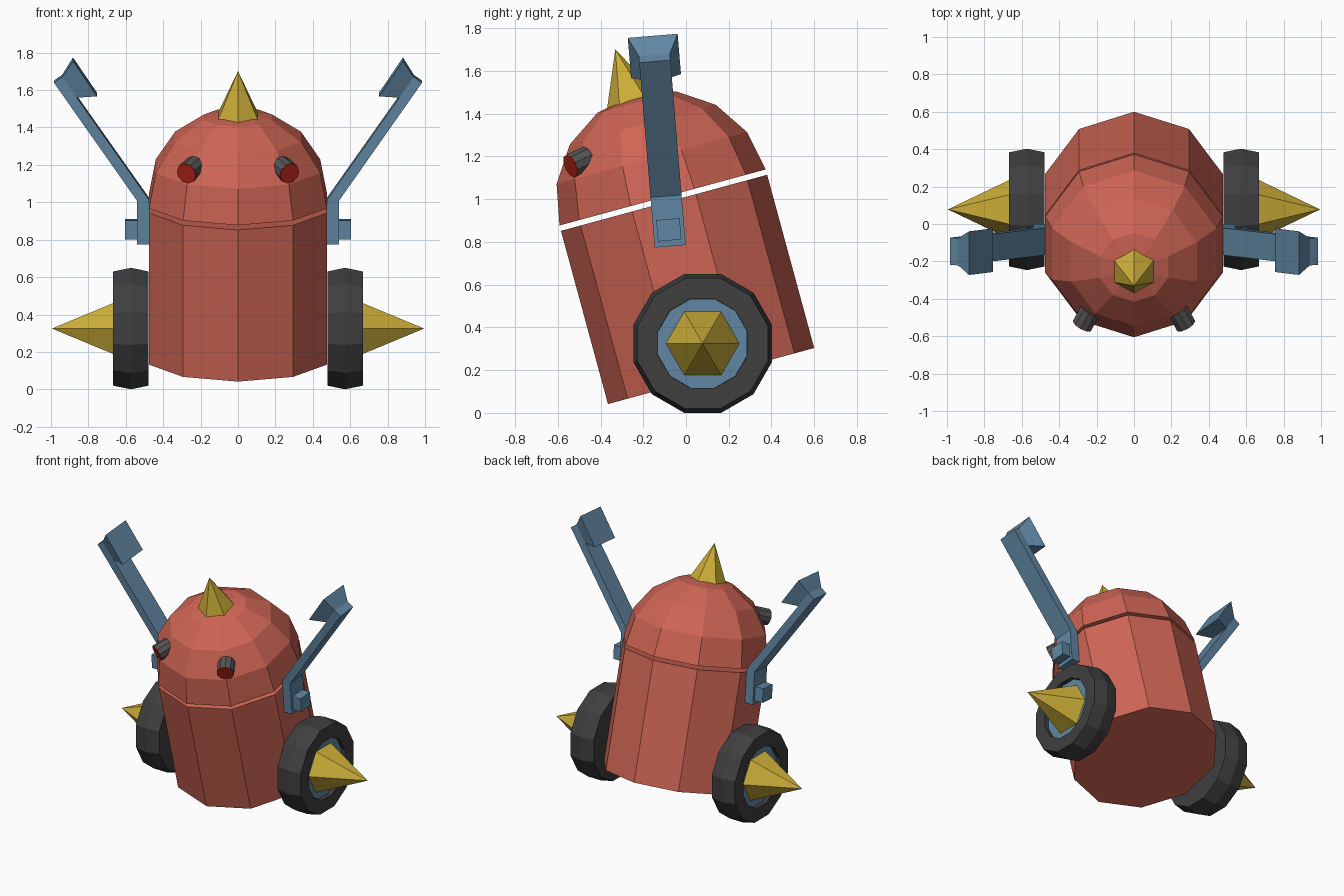
import bpy, bmesh
from math import radians, sin, cos, pi
from mathutils import Matrix, Vector

if "Cube" in bpy.data.objects:
    bpy.data.objects.remove(bpy.data.objects["Cube"])


def material(name, rgb):
    m = bpy.data.materials.new(name)
    m.diffuse_color = (*rgb, 1)
    m.use_nodes = True
    m.node_tree.nodes["Principled BSDF"].inputs["Base Color"].default_value = m.diffuse_color
    return m


RED = material("red_paint", (0.62, 0.13, 0.09))
BLUE = material("blue_steel", (0.12, 0.24, 0.36))
YELLOW = material("yellow_metal", (0.60, 0.42, 0.04))
BLACK = material("rubber", (0.05, 0.05, 0.05))
DARK = material("dark_metal", (0.09, 0.09, 0.09))
LENS = material("red_lens", (0.50, 0.02, 0.01))


def finish(name, bm, mat, mirror=False):
    bmesh.ops.recalc_face_normals(bm, faces=bm.faces)
    me = bpy.data.meshes.new(name)
    bm.to_mesh(me)
    bm.free()
    me.materials.append(mat)
    ob = bpy.data.objects.new(name, me)
    bpy.context.collection.objects.link(ob)
    if mirror:
        ob.modifiers.new("mirror", 'MIRROR').use_mirror_merge = False
    return ob


def lathe(name, profile, sides, matrix, mat, phase=90, mirror=False):
    """Spin (radius, height) points around local z; closed at both ends."""
    bm = bmesh.new()
    rings = []
    for r, h in profile:
        if r == 0:
            rings.append([bm.verts.new(matrix @ Vector((0, 0, h)))])
        else:
            angles = [radians(phase) + 2 * pi * i / sides for i in range(sides)]
            rings.append([bm.verts.new(matrix @ Vector((r * cos(a), r * sin(a), h)))
                          for a in angles])
    for a, b in zip(rings, rings[1:]):
        for i in range(sides):
            j = (i + 1) % sides
            if len(a) == 1:
                bm.faces.new((a[0], b[i], b[j]))
            elif len(b) == 1:
                bm.faces.new((a[i], a[j], b[0]))
            else:
                bm.faces.new((a[i], a[j], b[j], b[i]))
    for ring in (rings[0], rings[-1]):
        if len(ring) > 1:
            bm.faces.new(ring)
    return finish(name, bm, mat, mirror)


def slab(name, outline, widths, matrix, mat):
    """Side outline in xz, with a half width in y for each point, mirrored."""
    bm = bmesh.new()
    left, right = [[bm.verts.new(matrix @ Vector((x, s * w, z)))
                    for (x, z), w in zip(outline, widths)] for s in (-1, 1)]
    n = len(outline)
    bm.faces.new(left)
    bm.faces.new(right)
    for i in range(n):
        j = (i + 1) % n
        bm.faces.new((left[i], left[j], right[j], right[i]))
    return finish(name, bm, mat, True)


# Barrel body and dome head, leaning forward with an open gap between them
lean = Matrix.Translation((0, 0.1175, 0.1725)) @ Matrix.Rotation(radians(15.2), 4, 'X')
lathe("body", [(0.5, 0), (0.5, 0.84)], 10, lean, RED)
dome = [(0.5 * cos(i * pi / 8), 0.866 + 0.5 * sin(i * pi / 8)) for i in range(4)]
lathe("dome_head", dome + [(0, 1.366)], 10, lean, RED)

# Horn on top of the head
horn = Matrix.Translation((0, -0.25, 1.452)) @ Matrix.Rotation(radians(18), 4, 'X')
lathe("horn", [(0.127, 0), (0, 0.262)], 6, horn, YELLOW)

# Eyes
look = Vector((0.45, -0.80, -0.38)).normalized()
eye = Matrix.Translation((0.276, -0.54, 1.155)) @ look.to_track_quat('Z', 'Y').to_matrix().to_4x4()
lathe("eye_barrel", [(0.058, -0.10), (0.058, -0.003)], 10, eye, DARK, mirror=True)
lathe("eye_lens", [(0.057, -0.006), (0.057, 0.002)], 10, eye, LENS, mirror=True)

# Wheels with recessed hub and spike
axle = Matrix.Translation((0, 0.078, 0.325)) @ Matrix.Rotation(radians(90), 4, 'Y')
lathe("tyre", [(0, 0.478), (0.316, 0.478), (0.336, 0.572), (0.316, 0.667),
               (0.217, 0.667), (0.217, 0.625), (0, 0.625)], 12, axle, BLACK, 15, True)
lathe("hub", [(0.216, 0.60), (0.216, 0.637)], 12, axle, BLUE, 15, True)
lathe("wheel_spike", [(0.175, 0.63), (0, 0.995)], 6, axle, YELLOW, 90, True)

# Raised arms with flared hands and shoulder bolts
arm = (Matrix.Translation((0, -0.074, 0.78)) @ Matrix.Rotation(radians(4.75), 4, 'X')
       @ Matrix.Translation((0, 0, -0.78)))
# arm strip, split at the elbow so each piece stays convex
slab("lower_arm", [(0.476, 0.78), (0.54, 0.78), (0.54, 1.015), (0.476, 1.02)],
     [0.073] * 4, arm, BLUE)
slab("upper_arm", [(0.476, 1.02), (0.54, 1.015), (0.984, 1.648), (0.940, 1.679)],
     [0.073] * 4, arm, BLUE)
slab("hand", [(0.940, 1.679), (0.862, 1.568), (0.754, 1.579), (0.882, 1.768)],
     [0.073, 0.073, 0.117, 0.117], arm, BLUE)
slab("shoulder_bolt", [(0.53, 0.807), (0.604, 0.807), (0.604, 0.907), (0.53, 0.907)],
     [0.055] * 4, arm, BLUE)
